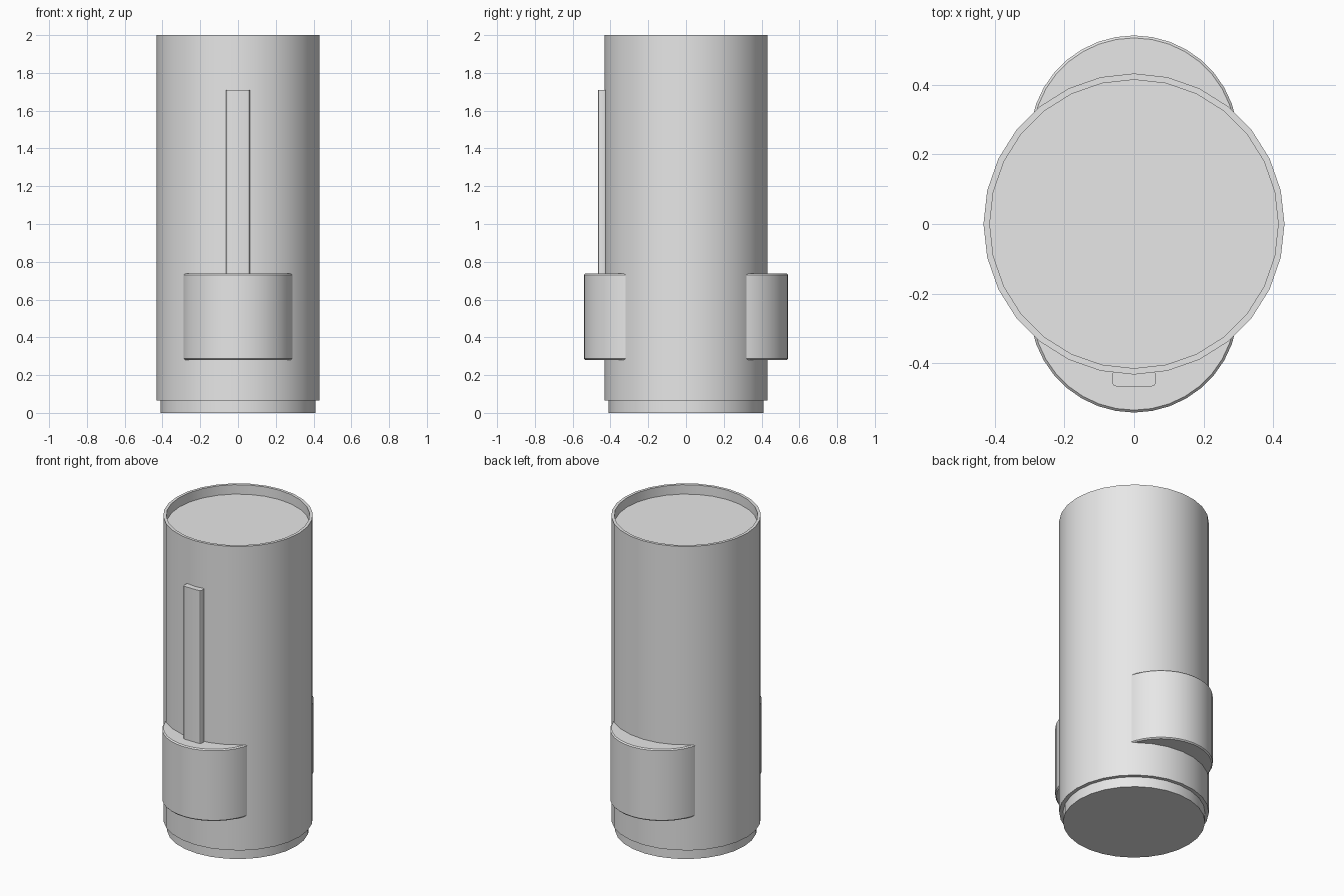
import bpy
import bmesh
import math

cube = bpy.data.objects.get("Cube")
if cube:
    bpy.data.objects.remove(cube, do_unlink=True)

grey = bpy.data.materials.new("light grey")
grey.use_nodes = True
grey.diffuse_color = (0.8, 0.8, 0.8, 1)
grey.node_tree.nodes["Principled BSDF"].inputs["Base Color"].default_value = grey.diffuse_color


def finish(name, bm):
    """Turn a bmesh into a named, smooth-shaded object with crisp edges."""
    bmesh.ops.recalc_face_normals(bm, faces=bm.faces)
    mesh = bpy.data.meshes.new(name)
    bm.to_mesh(mesh)
    bm.free()
    mesh.materials.append(grey)
    obj = bpy.data.objects.new(name, mesh)
    bpy.context.collection.objects.link(obj)
    bpy.ops.object.select_all(action="DESELECT")
    obj.select_set(True)
    bpy.context.view_layer.objects.active = obj
    bpy.ops.object.shade_smooth_by_angle(angle=math.radians(30))
    return obj


def lathe(name, profile, sides, y=0.0):
    """Revolve (radius, height) points about a vertical axis; close both ends."""
    bm = bmesh.new()
    rings = []
    for r, z in profile:
        angles = [math.tau * i / sides for i in range(sides)]
        rings.append([bm.verts.new((r * math.cos(a), y + r * math.sin(a), z))
                      for a in angles])
    for low, high in zip(rings, rings[1:]):
        for i in range(sides):
            j = (i + 1) % sides
            bm.faces.new((low[i], low[j], high[j], high[i]))
    bm.faces.new(rings[0])
    bm.faces.new(rings[-1])
    return finish(name, bm)


# Main tube with a raised rim around the sunken lid, on a narrower foot
R, INNER, FOOT = 0.432, 0.414, 0.065
lathe("body", [(0.41, 0), (0.41, FOOT), (R, FOOT), (R, 2),
               (INNER, 2), (INNER, 1.94)], 28)

# Rounded lobes low on the front and back
LOBE, LOW, HIGH, EDGE = 0.299, 0.28, 0.737, 0.007
for name, side in (("front_lobe", -1), ("back_lobe", 1)):
    lathe(name, [(LOBE - EDGE, LOW), (LOBE, LOW + EDGE),
                 (LOBE, HIGH - EDGE), (LOBE - EDGE, HIGH)], 36, side * 0.242)

# Slim vertical strip above the front lobe
bm = bmesh.new()
bmesh.ops.create_cube(bm, size=1)
bmesh.ops.scale(bm, vec=(0.125, 0.045, 1.0), verts=bm.verts)
bmesh.ops.translate(bm, vec=(0, -0.4435, 1.21), verts=bm.verts)
upright = [e for e in bm.edges if abs(e.verts[0].co.z - e.verts[1].co.z) > 0.5]
bmesh.ops.bevel(bm, geom=upright, offset=0.012, segments=3, profile=0.5, affect="EDGES")
finish("front_strip", bm)
